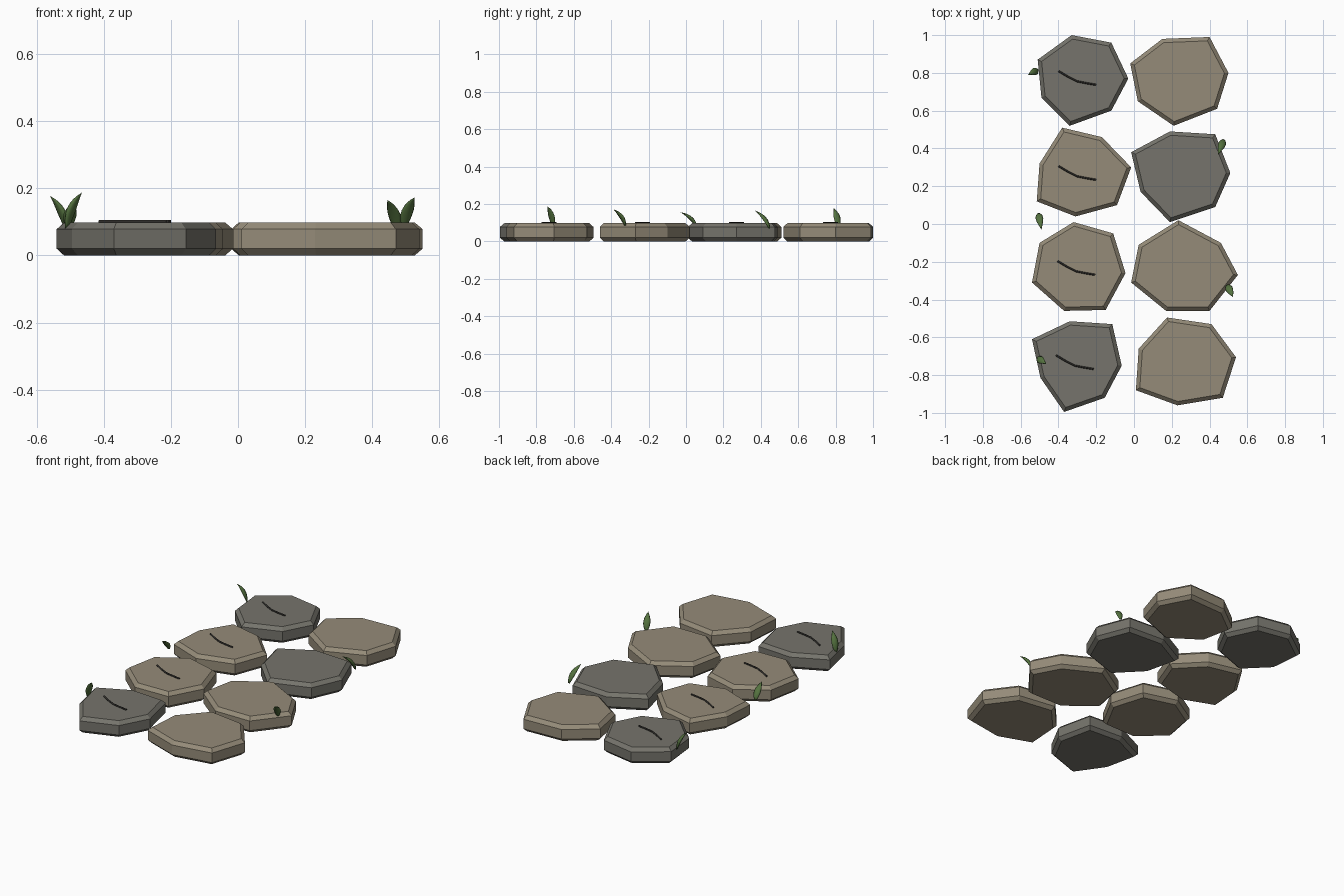
import bpy, bmesh, math
from mathutils import Vector

if "Cube" in bpy.data.objects:
    bpy.data.objects.remove(bpy.data.objects["Cube"])


def material(name, rgb):
    m = bpy.data.materials.new(name)
    m.diffuse_color = (*rgb, 1)
    m.use_nodes = True
    m.node_tree.nodes["Principled BSDF"].inputs["Base Color"].default_value = m.diffuse_color
    return m


TAN = material("tan_stone", (0.30, 0.26, 0.19))
GREY = material("grey_stone", (0.18, 0.175, 0.15))
DARK = material("crack_dark", (0.03, 0.028, 0.025))
GREEN = material("leaf_green", (0.09, 0.17, 0.05))


def add_mesh(name, bm, mat):
    bmesh.ops.recalc_face_normals(bm, faces=bm.faces[:])
    me = bpy.data.meshes.new(name)
    bm.to_mesh(me)
    bm.free()
    me.materials.append(mat)
    ob = bpy.data.objects.new(name, me)
    bpy.context.collection.objects.link(ob)
    return ob


def stone(name, outline, mat, height=0.098):
    # Seven-sided slab with chamfered rims
    bm = bmesh.new()
    base = bm.faces.new([bm.verts.new((x, y, 0)) for x, y in outline])
    ext = bmesh.ops.extrude_face_region(bm, geom=[base], use_keep_orig=True)
    top = [v for v in ext["geom"] if isinstance(v, bmesh.types.BMVert)]
    bmesh.ops.translate(bm, verts=top, vec=(0, 0, height))
    rims = [e for e in bm.edges if abs(e.verts[0].co.z - e.verts[1].co.z) < 1e-4]
    bmesh.ops.recalc_face_normals(bm, faces=bm.faces[:])
    bmesh.ops.bevel(bm, geom=rims, offset=0.02, segments=1, affect='EDGES')
    return add_mesh(name, bm, mat)


def crack(name, x, y):
    # Thin dark bent line lying on a stone
    cu = bpy.data.curves.new(name, 'CURVE')
    cu.dimensions = '3D'
    cu.bevel_depth = 0.005
    cu.bevel_resolution = 1
    cu.use_fill_caps = True
    cu.materials.append(DARK)
    path = [(0, 0), (0.05, -0.03), (0.1, -0.055), (0.15, -0.065), (0.2, -0.073)]
    sp = cu.splines.new('POLY')
    sp.points.add(len(path) - 1)
    for p, (dx, dy) in zip(sp.points, path):
        p.co = (x + dx, y + dy, 0.101, 1)
    ob = bpy.data.objects.new(name, cu)
    bpy.context.collection.objects.link(ob)


def leaf(name, base, tip, steps=8, sides=8):
    # Pointed blade swept along a curve that rises, then bends to the tip
    a, c = Vector(base), Vector(tip)
    b = a.lerp(c, 0.2)
    b.z = a.z + (c.z - a.z) * 0.65
    flat = Vector((c.x - a.x, c.y - a.y, 0)).normalized()
    side = Vector((-flat.y, flat.x, 0))
    bm = bmesh.new()
    rings = []
    for i in range(steps + 1):
        t = i / steps
        p = a * (1 - t) ** 2 + b * 2 * t * (1 - t) + c * t * t
        tan = ((b - a) * (1 - t) + (c - b) * t).normalized()
        nor = side.cross(tan)
        w = 0.02 * max(math.sin(math.pi * (0.12 + 0.88 * t)), 0.02)
        rings.append([bm.verts.new(p + side * w * math.cos(k * math.tau / sides)
                                   + nor * w * 0.5 * math.sin(k * math.tau / sides))
                      for k in range(sides)])
    for r, s in zip(rings, rings[1:]):
        for k in range(sides):
            n = (k + 1) % sides
            bm.faces.new((r[k], r[n], s[n], s[k]))
    bm.faces.new(rings[0])
    bm.faces.new(rings[-1])
    for f in bm.faces:
        f.smooth = True
    add_mesh(name, bm, GREEN)


# Paving stones, back row to front row, left then right
stone("stone_1_left", [(-.33, 1.0), (-.12, .96), (-.03, .77), (-.12, .60),
                       (-.34, .52), (-.49, .67), (-.51, .87)], GREY)
stone("stone_1_right", [(.15, .98), (.40, .99), (.50, .80), (.44, .61),
                        (.21, .52), (.02, .65), (-.02, .85)], TAN)
stone("stone_2_left", [(-.38, .51), (-.17, .46), (-.015, .30), (-.09, .10),
                       (-.31, .04), (-.515, .12), (-.50, .32)], TAN)
stone("stone_2_right", [(.19, .49), (.43, .475), (.51, .27), (.43, .09),
                        (.19, .01), (.035, .17), (-.015, .38)], GREY)
stone("stone_3_left", [(-.32, .01), (-.11, -.05), (-.045, -.26), (-.15, -.455),
                       (-.37, -.46), (-.54, -.31), (-.50, -.10)], TAN)
stone("stone_3_right", [(.235, .02), (.46, -.10), (.55, -.27), (.40, -.46),
                        (.17, -.46), (-.015, -.31), (.025, -.11)], TAN)
stone("stone_4_left", [(-.34, -.515), (-.115, -.53), (-.065, -.75), (-.155, -.92),
                       (-.37, -.995), (-.495, -.815), (-.54, -.61)], GREY)
stone("stone_4_right", [(.175, -.495), (.41, -.53), (.54, -.705), (.47, -.92),
                        (.23, -.96), (.01, -.88), (.025, -.66)], TAN)

# Cracks on the left column
for i, (x, y) in enumerate([(-.40, .81), (-.40, .307), (-.405, -.196), (-.413, -.695)]):
    crack(f"crack_{i + 1}", x, y)

# Leaves sprouting along the outer edges
for i, (base, tip) in enumerate([
        ((-.51, .815, .075), (-.56, .79, .177)),
        ((-.505, .055, .08), (-.49, -.03, .157)),
        ((-.51, -.71, .08), (-.465, -.74, .187)),
        ((.475, .445, .07), (.445, .368, .165)),
        ((.495, -.325, .085), (.525, -.388, .172))]):
    leaf(f"leaf_{i + 1}", base, tip)
